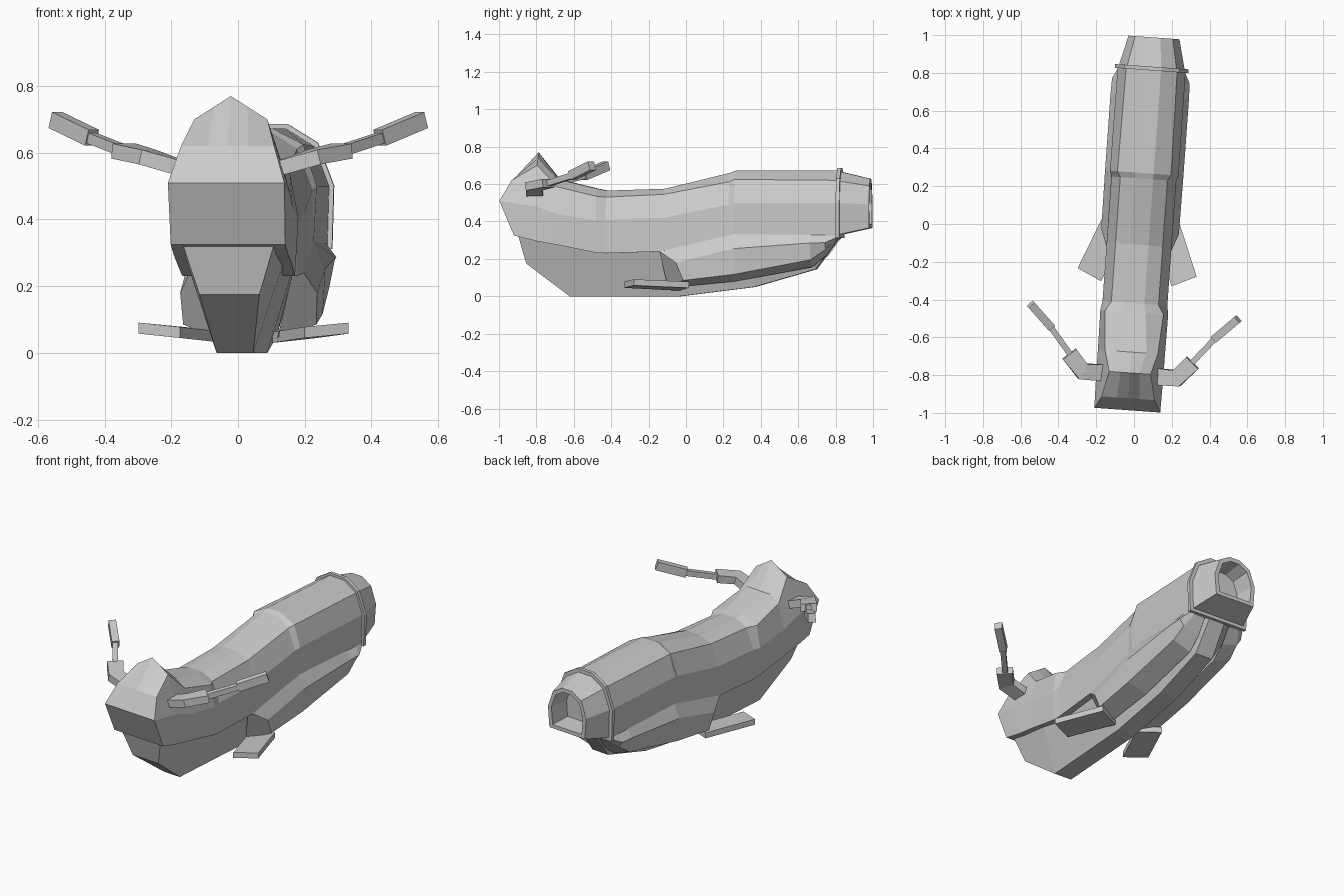
import bpy, bmesh, math
from mathutils import Matrix, Vector

if "Cube" in bpy.data.objects:
    bpy.data.objects.remove(bpy.data.objects["Cube"])

# The whole craft is turned slightly about z
PLACE = Matrix.Translation((0.035, 0, 0)) @ Matrix.Rotation(math.radians(-4.1), 4, 'Z')


def loft(name, rings, start=None, end=True, mirror=False):
    """Skin closed rings; start is a list of index tuples for the first cap."""
    bm = bmesh.new()
    vs = [[bm.verts.new(p) for p in r] for r in rings]
    n = len(rings[0])
    for a, b in zip(vs, vs[1:]):
        for i in range(n):
            j = (i + 1) % n
            bm.faces.new((a[i], a[j], b[j], b[i]))
    for idx in (start or [range(n)]):
        bm.faces.new([vs[0][i] for i in idx])
    if end:
        bm.faces.new(vs[-1])
    bmesh.ops.recalc_face_normals(bm, faces=bm.faces)
    me = bpy.data.meshes.new(name)
    bm.to_mesh(me)
    bm.free()
    ob = bpy.data.objects.new(name, me)
    bpy.context.collection.objects.link(ob)
    if mirror:
        ob.modifiers.new("mirror", 'MIRROR')
    ob.matrix_world = PLACE
    return ob


def full(half):
    """Mirror a half ring (bottom to top centre) into a whole one."""
    return half + [(-x, y, z) for x, y, z in reversed(half[:-1])]


def section(y, bx, bz, mx, mz, sx, sz, tx, tz, cz):
    return full([(bx, y, bz), (mx, y, mz), (sx, y, sz), (tx, y, tz), (0, y, cz)])


def scaled(ring, k, y, cz=0.49):
    return [(p[0] * k, y, cz + (p[2] - cz) * k) for p in ring]


# Upper body: nose, windscreen peak, pinched saddle, rear barrel
nose = full([(.172, -.91, .325), (.175, -.988, .51), (.14, -.925, .62),
             (.06, -.925, .62), (0, -.925, .62)])
body = [section(*s) for s in (
    (-.79, .172, .295, .178, .48, .11, .70, .05, .738, .77),
    (-.68, .172, .275, .178, .44, .14, .585, .08, .625, .625),
    (-.47, .17, .233, .18, .405, .155, .535, .06, .575, .575),
    (-.42, .17, .23, .172, .41, .125, .53, .05, .565, .565),
    (-.11, .172, .24, .172, .42, .125, .545, .05, .575, .575),
    (.24, .175, .325, .172, .49, .125, .612, .05, .66, .66),
    (.27, .175, .33, .182, .50, .142, .625, .05, .672, .672),
    (.82, .175, .325, .18, .50, .135, .62, .05, .672, .672))]
loft("upper_body", [nose] + body, start=[(0, 1, 7, 8), (1, 2, 3, 4, 5, 6, 7)])

# Collar and hollow tail nozzle
last = body[-1]
loft("collar", [scaled(last, k, y) for k, y in
                ((1.0, .815), (1.08, .815), (1.08, .835), (1.0, .835))])
tail = section(.99, .125, .365, .135, .49, .10, .59, .035, .628, .628)
loft("tail_nozzle", [scaled(last, .97, .83), tail,
                     scaled(tail, .82, .99), scaled(tail, .75, .87)])

# Keel: (top y, x, z, bottom y, x, z)
keel = [(-.89, .137, .325, -.85, .09, .175), (-.6, .145, .27, -.62, .055, 0),
        (-.13, .145, .27, -.03, .055, 0), (.27, .145, .34, .37, .055, .05),
        (.6, .14, .34, .7, .055, .145), (.82, .13, .34, .82, .05, .31)]
loft("keel", [[(xt, yt, zt), (xb, yb, zb), (-xb, yb, zb), (-xt, yt, zt)]
              for yt, xt, zt, yb, xb, zb in keel])

# Side pods with slanted intake faces
pod = [[(.14, -.13, .25), (.172, -.13, .24), (.206, -.04, .18), (.2, 0, .085), (.09, -.09, .045)]]
for y, top, wx, wz, lx, lz, iz in ((.27, .335, .208, .255, .2, .117, .08),
                                   (.68, .33, .208, .285, .19, .195, .155),
                                   (.76, .33, .206, .287, .18, .25, .22),
                                   (.82, .33, .175, .315, .15, .308, .305)):
    pod.append([(.13, y, top), (.174, y, top), (wx, y, wz), (lx, y, lz), (.08, y, iz)])
loft("side_pod", pod, mirror=True)

# Foot fins
plan = [(.2, .03, .06), (.316, -.257, .073), (.187, -.317, .06), (.07, -.03, .045)]
loft("foot_fin", [[(x, y, z + d) for x, y, z in plan] for d in (-.015, .018)], mirror=True)


def bar(name, path, w, h):
    """Rectangular bar swept along a path."""
    pts = [Vector(p) for p in path]
    rings = []
    for i, p in enumerate(pts):
        d = (pts[min(i + 1, len(pts) - 1)] - pts[max(i - 1, 0)]).normalized()
        side = d.cross(Vector((0, 0, 1))).normalized()
        up = side.cross(d)
        rings.append([p + side * w * a / 2 + up * h * b / 2
                      for a, b in ((1, 1), (1, -1), (-1, -1), (-1, 1))])
    loft(name, rings, mirror=True)


# Handlebars: bracket, rod and grip
bar("handlebar_bracket", [(.13, -.80, .548), (.25, -.80, .587), (.327, -.713, .605)], .09, .045)
bar("handlebar_rod", [(.31, -.73, .60), (.445, -.567, .648)], .03, .032)
bar("handlebar_grip", [(.432, -.58, .645), (.55, -.465, .698)], .042, .05)
